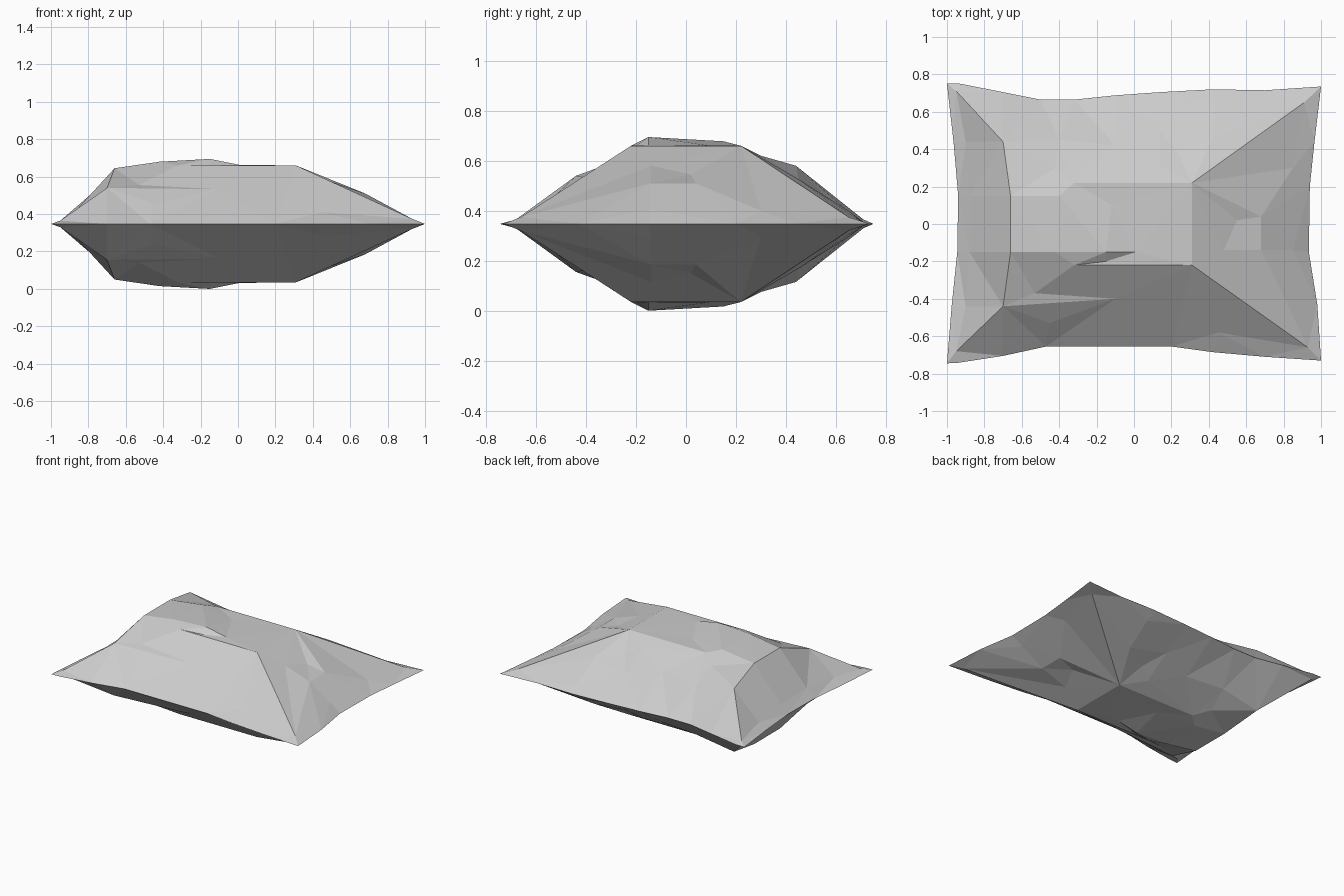
import bpy, bmesh
from mathutils import Vector
from mathutils.geometry import delaunay_2d_cdt

if "Cube" in bpy.data.objects:
    bpy.data.objects.remove(bpy.data.objects["Cube"])

MID = 0.3475   # height of the seam

# pinched seam outline, counter-clockwise
seam = [(-1, -.745), (-.94, -.742), (-.7, -.705), (-.47, -.655), (.2, -.655), (.42, -.685),
        (.7, -.71), (1, -.73), (.98, -.43), (.935, -.15), (.94, .2), (.965, .44),
        (1, .735), (.7, .715), (.42, .72), (.14, .705), (-.1, .688), (-.32, .665),
        (-.5, .665), (-.7, .705), (-.93, .75), (-1, .75), (-.965, .44), (-.94, .15),
        (-.945, -.15), (-.975, -.44)]

# ridges and creases of the stuffed top
ridges = [
    [(-.53, -.37, .555), (-.32, -.22, .66), (.31, -.22, .66), (.93, -.66, .375), (1, -.73, MID)],
    [(.31, -.22, .66), (.31, .22, .66)],
    [(-.42, .3, .62), (-.32, .22, .66), (.31, .22, .66), (.91, .65, .375), (1, .735, MID)],
    [(-1, -.745, MID), (-.95, -.68, .365), (-.7, -.44, .54), (-.66, -.15, .645), (-.66, .15, .645),
     (-.7, .44, .58), (-.95, .71, .365), (-1, .75, MID)],
    [(-.66, -.15, .645), (-.42, -.15, .68), (-.15, -.15, .695), (.01, -.15, .663)],
    [(-.66, .15, .645), (-.4, .15, .678)],
    [(-.7, -.44, .54), (-.1, -.4, .533)],
    [(.48, -.14, .58), (.68, -.14, .51), (.68, .04, .51)],
]

# loose dimples and bumps
bumps = [(-.15, -.2, .66), (-.12, .1, .66), (-.88, -.15, .405), (-.88, .15, .405),
         (-.9, .44, .385), (-.9, -.44, .38), (.14, .31, .605), (.24, .37, .555),
         (.14, .5, .475), (.42, .46, .52), (.43, .65, .4), (-.1, .42, .53),
         (-.4, .45, .53), (.85, -.14, .405), (.85, .3, .4), (.45, -.58, .41),
         (-.45, -.53, .455), (.55, .02, .545)]

index, points, edges = {}, [], []


def point(x, y, z):
    key = (x, y)
    if key not in index:
        index[key] = len(points)
        points.append(Vector((x, y, z)))
    return index[key]


def chain(ids):
    edges.extend(zip(ids, ids[1:]))


rim = [point(x, y, MID) for x, y in seam]
chain(rim + rim[:1])
for line in ridges:
    chain([point(*p) for p in line])
for p in bumps:
    point(*p)

flat, _, tris, source, _, _ = delaunay_2d_cdt([p.xy for p in points], edges, [], 1, 1e-5)

# top and mirrored underside share the seam vertices
bm = bmesh.new()
top, bottom = [], []
for p, src in zip(flat, source):
    z = points[src[0]].z if src else 0.5
    v = bm.verts.new((p.x, p.y, z))
    top.append(v)
    on_seam = bool(src) and src[0] in rim
    bottom.append(v if on_seam else bm.verts.new((p.x, p.y, 2 * MID - z)))
for t in tris:
    bm.faces.new([top[i] for i in t])
    if any(top[i] is not bottom[i] for i in t):
        bm.faces.new([bottom[i] for i in reversed(t)])
bmesh.ops.recalc_face_normals(bm, faces=bm.faces)

mesh = bpy.data.meshes.new("pillow")
bm.to_mesh(mesh)
bm.free()
bpy.context.collection.objects.link(bpy.data.objects.new("pillow", mesh))
